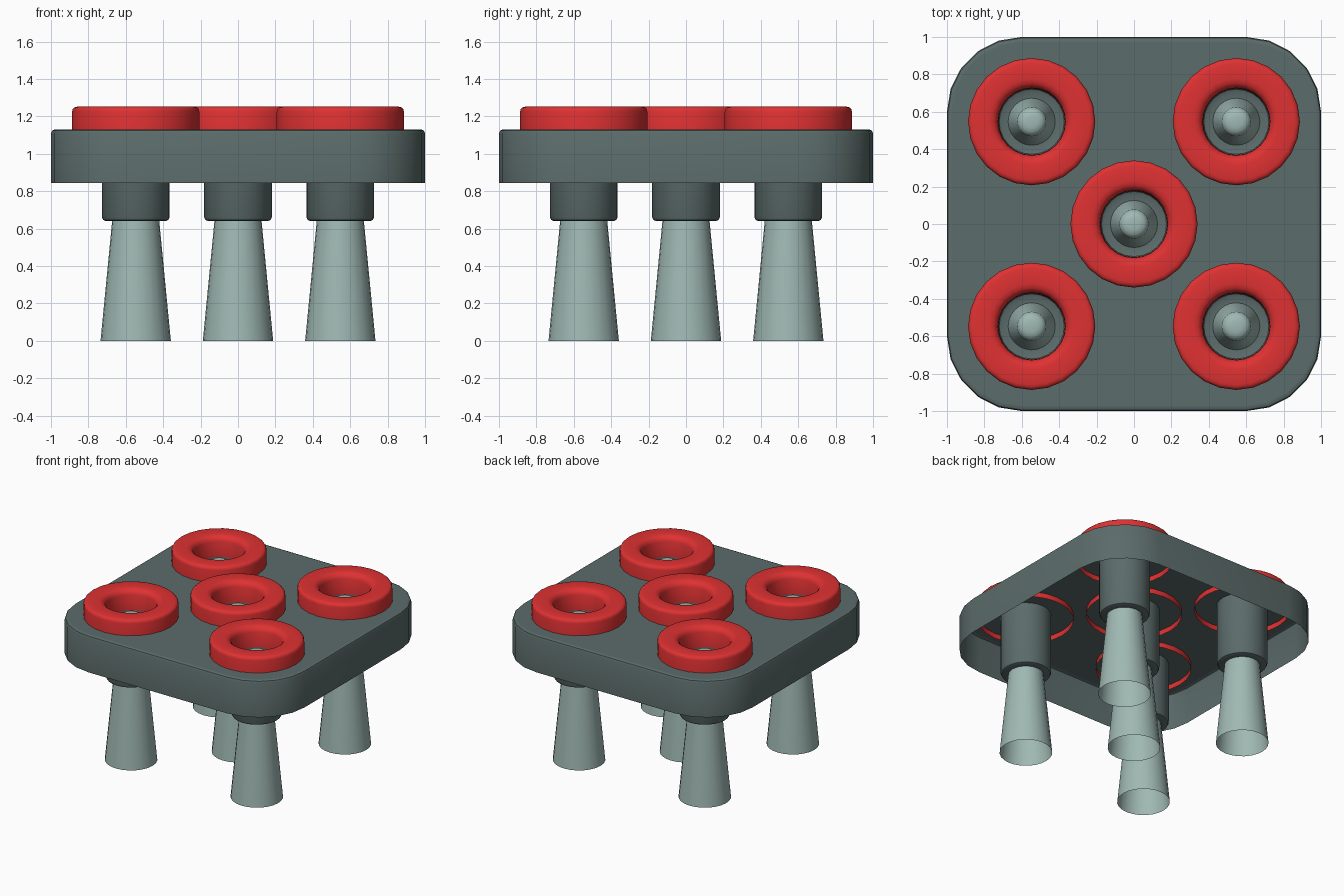
import bpy, bmesh, math

if "Cube" in bpy.data.objects:
    bpy.data.objects.remove(bpy.data.objects["Cube"])

SEGS = 24
P = 0.547
SPOTS = [(-P, -P), (P, -P), (0, 0), (-P, P), (P, P)]


def material(name, rgb):
    m = bpy.data.materials.new(name)
    m.diffuse_color = (*rgb, 1)
    m.use_nodes = True
    m.node_tree.nodes["Principled BSDF"].inputs["Base Color"].default_value = m.diffuse_color
    return m


DARK = material("dark slate", (0.105, 0.150, 0.145))
PALE = material("pale sage", (0.35, 0.485, 0.45))
RED = material("red", (0.74, 0.031, 0.032))


def finish(bm, name, mat):
    me = bpy.data.meshes.new(name)
    bm.to_mesh(me)
    bm.free()
    me.materials.append(mat)
    ob = bpy.data.objects.new(name, me)
    bpy.context.collection.objects.link(ob)
    bpy.ops.object.select_all(action='DESELECT')
    ob.select_set(True)
    bpy.context.view_layer.objects.active = ob
    bpy.ops.object.shade_smooth_by_angle(angle=math.radians(40))
    return ob


def bridge(bm, a, b):
    n = len(a)
    for i in range(n):
        j = (i + 1) % n
        bm.faces.new((a[i], a[j], b[j], b[i]))


def circle(bm, r, z, cx=0, cy=0):
    return [bm.verts.new((cx + r * math.cos(2 * math.pi * i / SEGS),
                          cy + r * math.sin(2 * math.pi * i / SEGS), z))
            for i in range(SEGS)]


def lathe(name, mat, profile, cx, cy, cap=False):
    bm = bmesh.new()
    rings = [circle(bm, r, z, cx, cy) for r, z in profile]
    for a, b in zip(rings, rings[1:]):
        bridge(bm, a, b)
    if cap:
        bm.faces.new(rings[-1])
    return finish(bm, name, mat)


# tray: rounded square, open underneath, with five holes in the top
bm = bmesh.new()


def rounded_square(inset, z):
    pts = []
    for q, (sx, sy) in enumerate([(1, 1), (-1, 1), (-1, -1), (1, -1)]):
        for k in range(6):
            a = math.radians(90 * q + 18 * k)
            pts.append(bm.verts.new((0.6 * sx + (0.4 - inset) * math.cos(a),
                                     0.6 * sy + (0.4 - inset) * math.sin(a), z)))
    return pts


rows = [rounded_square(i, z) for i, z in
        [(0, 0.843), (0, 1.11), (0.006, 1.124), (0.02, 1.13), (0.03, 1.13)]]
for a, b in zip(rows, rows[1:]):
    bridge(bm, a, b)
rim = rows[-1]
edges = [bm.edges.get((rim[i], rim[i - 1])) for i in range(len(rim))]
for x, y in SPOTS:
    hole = circle(bm, 0.18, 1.13, x, y)
    edges += [bm.edges.new((hole[i], hole[i - 1])) for i in range(SEGS)]
filled = bmesh.ops.triangle_fill(bm, use_beauty=True, use_dissolve=False, edges=edges)
for f in filled["geom"]:
    if isinstance(f, bmesh.types.BMFace):
        f.normal_update()
        if f.normal.z < 0:
            f.normal_flip()
finish(bm, "tray", DARK)

for n, (x, y) in enumerate(SPOTS, 1):
    # red collar, open underneath
    lathe(f"collar_{n}", RED,
          [(0.34, 1.09), (0.34, 1.225), (0.336, 1.24), (0.327, 1.248), (0.312, 1.252),
           (0.23, 1.252), (0.207, 1.247), (0.19, 1.233), (0.18, 1.21), (0.178, 1.09)], x, y)
    # hollow socket with a rounded floor
    lathe(f"socket_{n}", DARK,
          [(0.12, 0.64), (0.16, 0.64), (0.174, 0.646), (0.181, 0.66), (0.181, 1.13)], x, y)
    # tapered leg reaching up through the socket
    lathe(f"leg_{n}", PALE,
          [(0.188, 0), (0.126, 0.64), (0.078, 1.11), (0.071, 1.13), (0.055, 1.144),
           (0.03, 1.15)], x, y, cap=True)
